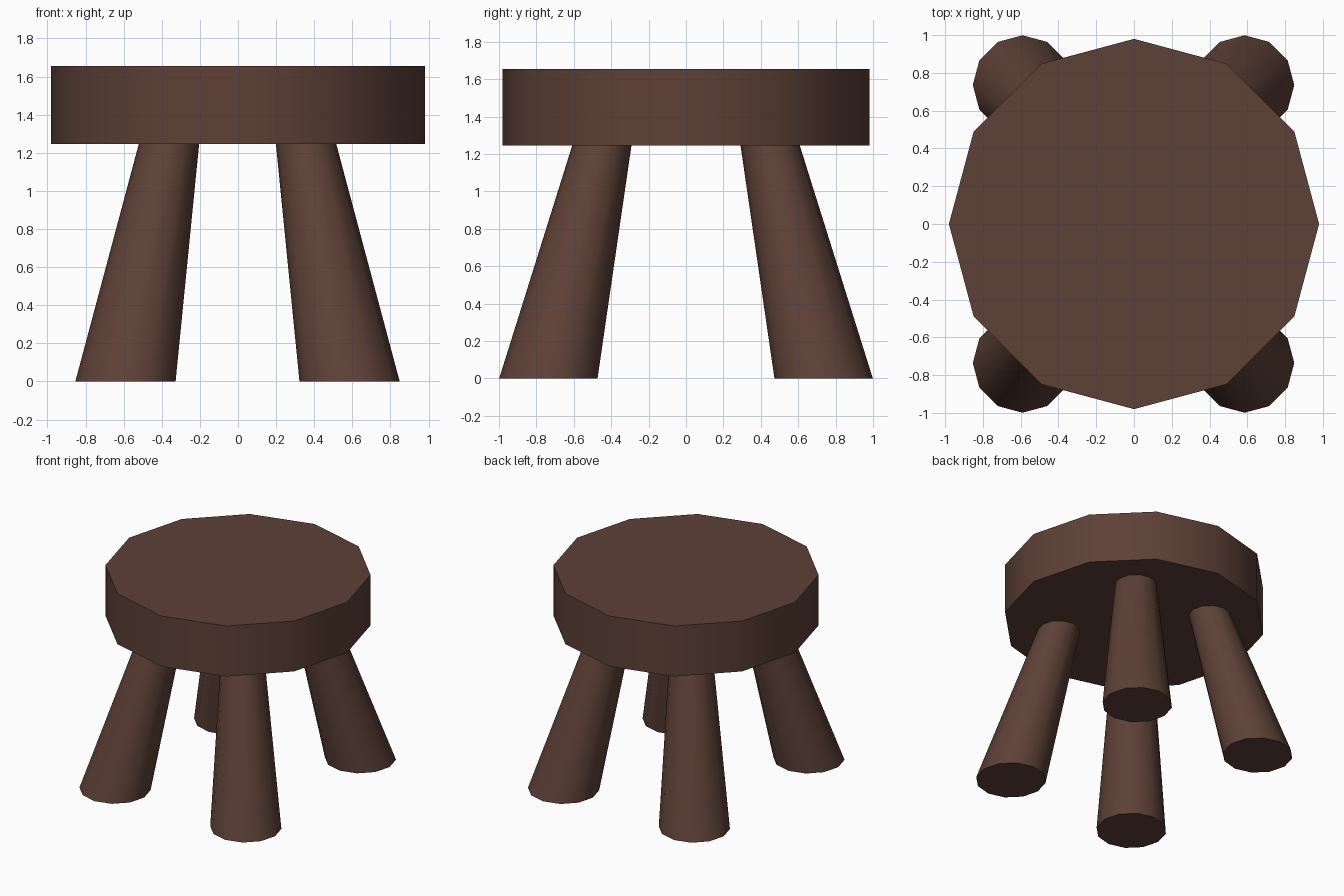
import bpy, bmesh, math

if "Cube" in bpy.data.objects:
    bpy.data.objects.remove(bpy.data.objects["Cube"])

wood = bpy.data.materials.new("dark brown wood")
wood.diffuse_color = (0.110, 0.052, 0.038, 1.0)
wood.use_nodes = True
wood.node_tree.nodes["Principled BSDF"].inputs["Base Color"].default_value = wood.diffuse_color


def tapered_post(name, bottom, top, r_bottom, r_top, sides=12):
    """Capped post between two horizontal rings, smooth around its side."""
    bm = bmesh.new()
    rings = []
    for (cx, cy, cz), r in ((bottom, r_bottom), (top, r_top)):
        rings.append([bm.verts.new((cx + r * math.cos(math.tau * i / sides),
                                    cy + r * math.sin(math.tau * i / sides), cz))
                      for i in range(sides)])
    low, high = rings
    for i in range(sides):
        j = (i + 1) % sides
        bm.faces.new((low[i], low[j], high[j], high[i]))
    bm.faces.new(low[::-1])
    bm.faces.new(high)
    mesh = bpy.data.meshes.new(name)
    bm.to_mesh(mesh)
    bm.free()
    mesh.materials.append(wood)
    obj = bpy.data.objects.new(name, mesh)
    bpy.context.collection.objects.link(obj)
    bpy.ops.object.select_all(action='DESELECT')
    obj.select_set(True)
    bpy.context.view_layer.objects.active = obj
    bpy.ops.object.shade_smooth_by_angle(angle=math.radians(40))
    return obj


# Thick twelve-sided seat
tapered_post("seat", (0, 0, 1.245), (0, 0, 1.655), 0.98, 0.98)

# Four splayed legs, thicker at the floor, meeting the underside of the seat
for side, sx in (("left", -1), ("right", 1)):
    for end, sy in (("front", -1), ("back", 1)):
        tapered_post(f"{end}_{side}_leg",
                     (sx * 0.588 - 0.0025, sy * 0.736, 0),
                     (sx * 0.359 - 0.0025, sy * 0.449, 1.25),
                     0.263, 0.158)
